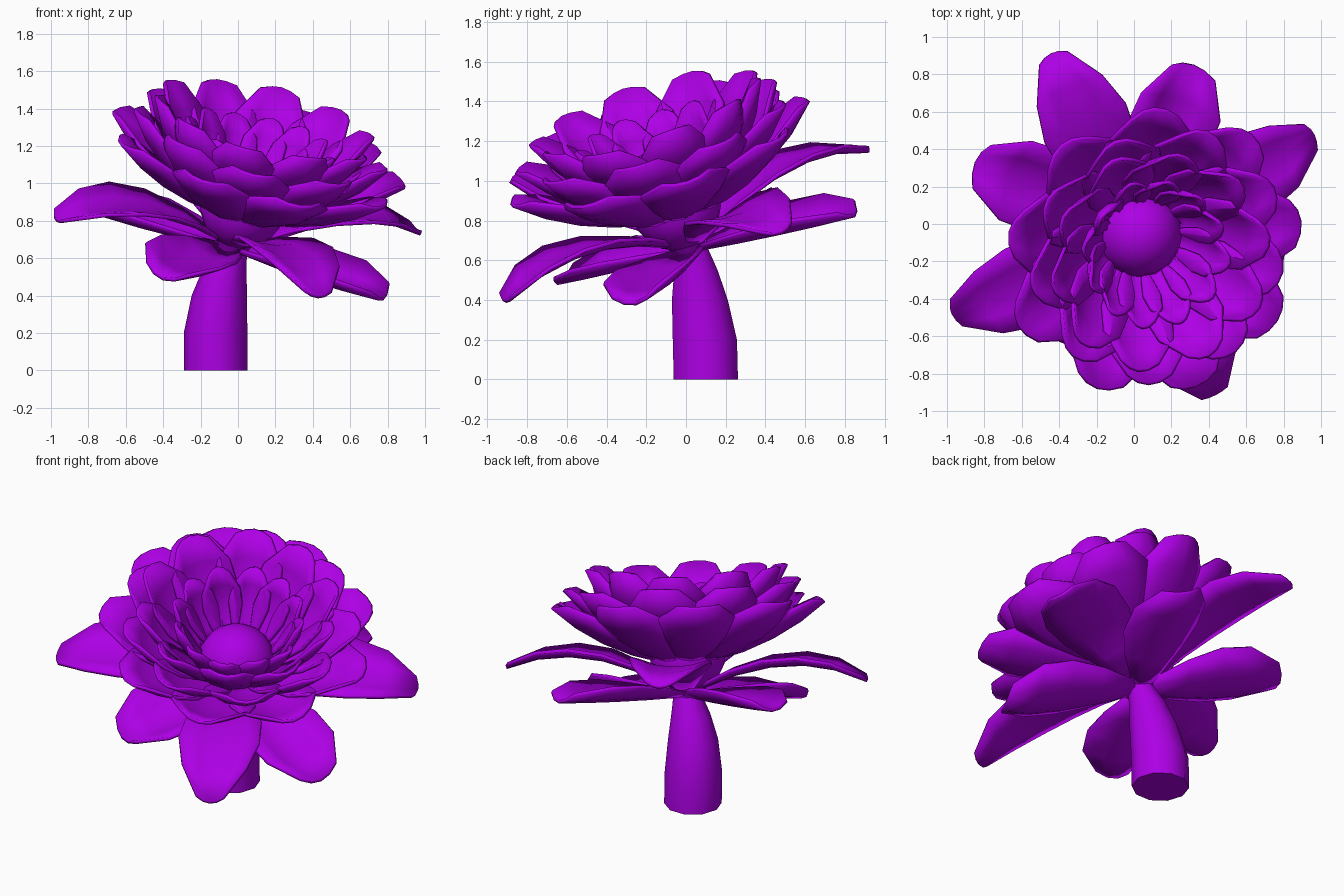
import bpy, bmesh, math, random
from mathutils import Vector, Matrix

random.seed(4)
cube = bpy.data.objects.get("Cube")
if cube:
    bpy.data.objects.remove(cube)

purple = bpy.data.materials.new("petal purple")
purple.use_nodes = True
COLOUR = (0.42, 0.0, 0.78, 1)
purple.diffuse_color = COLOUR
purple.node_tree.nodes["Principled BSDF"].inputs["Base Color"].default_value = COLOUR


def leaning(y, normal):
    """Frame at the top of the stem whose z axis leans along the normal."""
    turn = Vector((0, 0, 1)).rotation_difference(Vector(normal))
    return Matrix.Translation((-0.03, y, 0.65)) @ turn.to_matrix().to_4x4()


# The flower head leans forward and to its left, the sepals a little less
HEAD = leaning(0.015, (0.23, -0.28, 0.93))
SEPALS = leaning(0.04, (0.18, -0.3, 0.93))


def finish(name, bm, matrix=Matrix()):
    bmesh.ops.recalc_face_normals(bm, faces=bm.faces)
    mesh = bpy.data.meshes.new(name)
    bm.to_mesh(mesh)
    bm.free()
    obj = bpy.data.objects.new(name, mesh)
    bpy.context.collection.objects.link(obj)
    obj.matrix_world = matrix
    mesh.materials.append(purple)
    bpy.ops.object.select_all(action='DESELECT')
    obj.select_set(True)
    bpy.context.view_layer.objects.active = obj
    bpy.ops.object.shade_smooth_by_angle(angle=math.radians(40))
    return obj


def loft(name, rings, sides, matrix=Matrix()):
    """Closed tube through (x, y, z, radius) rings."""
    bm = bmesh.new()
    loops = []
    for x, y, z, r in rings:
        loops.append([bm.verts.new((x + r * math.cos(k * math.tau / sides),
                                    y + r * math.sin(k * math.tau / sides), z))
                      for k in range(sides)])
    for a, b in zip(loops, loops[1:]):
        for k in range(sides):
            n = (k + 1) % sides
            bm.faces.new((a[k], a[n], b[n], b[k]))
    bm.faces.new(loops[0])
    bm.faces.new(loops[-1])
    return finish(name, bm, matrix)


def petal(name, frame, azimuth, path, width, profile, cup):
    """Cupped petal: path is three (radius, height) points, profile its outline."""
    start, mid, end = (Vector(p) for p in path)
    control = 2 * mid - (start + end) / 2
    turn = Matrix.Rotation(math.radians(azimuth), 4, 'Z')
    bm = bmesh.new()
    rows = []
    for i, scale in enumerate(profile):
        t = i / (len(profile) - 1)
        p = (1 - t) ** 2 * start + 2 * t * (1 - t) * control + t * t * end
        d = ((1 - t) * (control - start) + t * (end - control)).normalized()
        row = []
        for k in range(-2, 3):
            v = k / 2
            lift = cup * v * v * scale
            # The middle of the tip reaches a little further than its corners
            back = 0.03 * v * v * t
            row.append(bm.verts.new(turn @ Vector((
                p.x - d.y * lift - d.x * back, v * scale * width / 2,
                p.y + d.x * lift - d.y * back))))
        rows.append(row)
    for a, b in zip(rows, rows[1:]):
        for k in range(4):
            bm.faces.new((a[k], a[k + 1], b[k + 1], b[k]))
    obj = finish(name, bm, frame)
    solid = obj.modifiers.new("thickness", 'SOLIDIFY')
    solid.thickness = 0.02
    solid.offset = 0


def ring(name, frame, count, first, path, width, profile, cup, jitter=0.0):
    for i in range(count):
        wob = random.uniform(-jitter, jitter)
        tip = [path[0], path[1], (path[2][0] - wob, path[2][1] + wob)]
        petal(f"{name}_{i + 1}", frame, first + i * 360 / count + wob * 80,
              tip, width, profile, cup)


ROUND = (0.3, 0.72, 0.98, 0.96, 0.52)
POINTED = (0.2, 0.6, 0.92, 1.0, 0.8, 0.34)

# Stem and the cup that carries the flower head
loft("stem", [(-0.12, 0.10, 0, 0.17), (-0.12, 0.095, 0.2, 0.17),
              (-0.10, 0.07, 0.4, 0.148), (-0.07, 0.05, 0.55, 0.115),
              (-0.03, 0.03, 0.67, 0.08)], 10)
loft("flower_cup", [(0, 0, -0.02, 0.07), (0, 0, 0.1, 0.13), (0, 0, 0.25, 0.2)], 12, HEAD)

# Round centre
bm = bmesh.new()
bmesh.ops.create_uvsphere(bm, u_segments=16, v_segments=10, radius=0.23)
finish("flower_centre", bm, HEAD @ Matrix.Translation((0, 0, 0.245)))

# Sepals: four broad low ones and four long pointed ones between them
for i, (azimuth, reach) in enumerate(((-22, 0.9), (68, 0.9), (159, 0.9), (243, 0.78))):
    petal(f"lower_sepal_{i + 1}", SEPALS, azimuth,
          [(0.06, 0), (reach * 0.55, -0.015), (reach, -0.015)], 0.48, ROUND, 0.1)
ring("upper_sepal", SEPALS, 4, 26, [(0.06, 0.04), (0.6, 0.21), (1.08, 0.13)], 0.48, POINTED, 0.05)

# Petals from the outer ring inward
ring("outer_petal", HEAD, 9, 10, [(0.14, 0.2), (0.51, 0.33), (0.81, 0.55)], 0.5, ROUND, 0.09, 0.02)
ring("second_petal", HEAD, 9, 30, [(0.14, 0.21), (0.47, 0.39), (0.71, 0.65)], 0.46, ROUND, 0.09, 0.02)
ring("third_petal", HEAD, 10, 10, [(0.14, 0.22), (0.42, 0.45), (0.61, 0.75)], 0.4, ROUND, 0.08, 0.02)
ring("inner_petal", HEAD, 12, 22, [(0.16, 0.24), (0.32, 0.43), (0.41, 0.64)], 0.24, ROUND, 0.06, 0.03)
